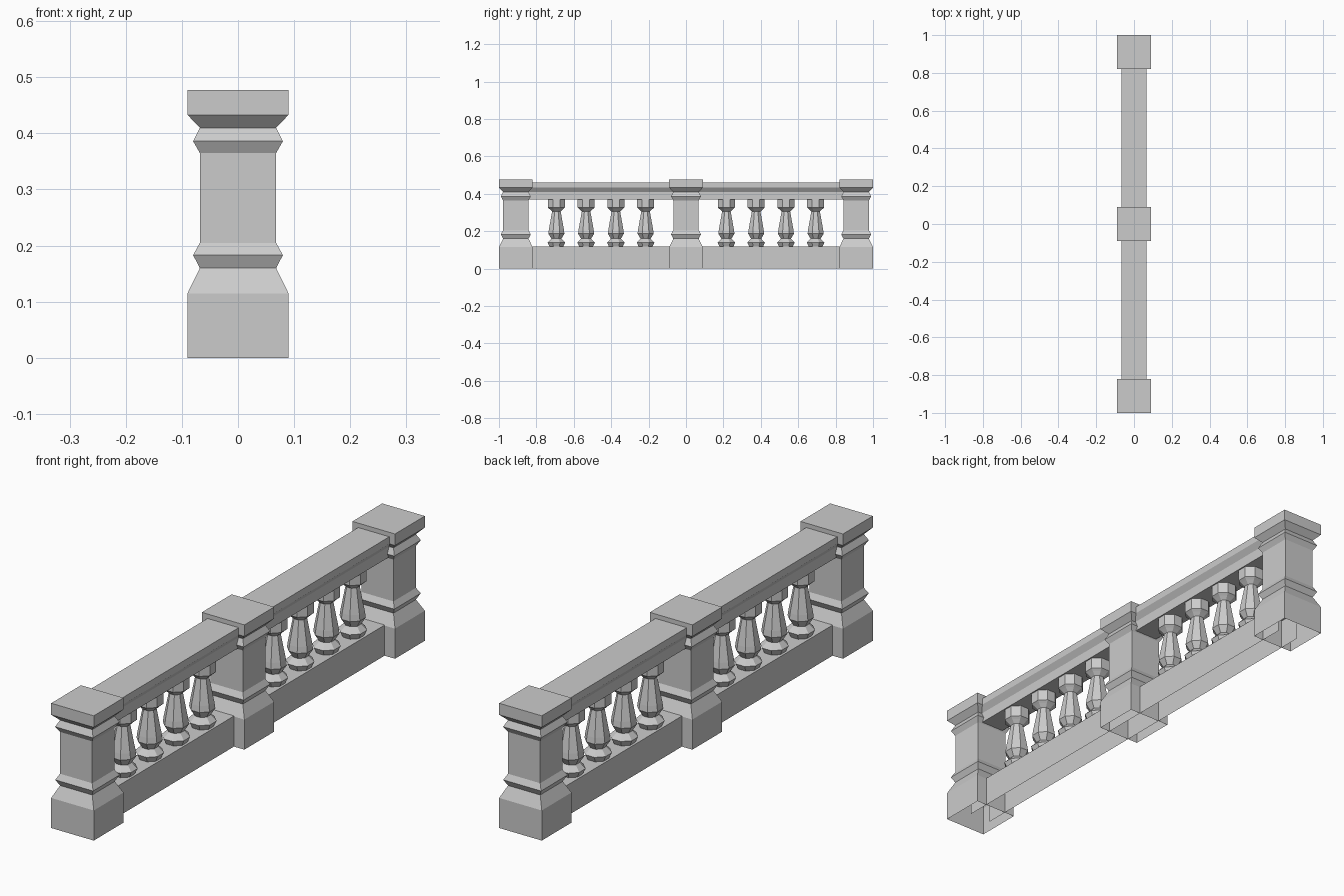
import bpy, bmesh, math

cube = bpy.data.objects.get("Cube")
if cube:
    bpy.data.objects.remove(cube, do_unlink=True)

stone = bpy.data.materials.new("grey_stone")
stone.use_nodes = True
GREY = (0.6, 0.6, 0.6, 1)
stone.diffuse_color = GREY
stone.node_tree.nodes["Principled BSDF"].inputs["Base Color"].default_value = GREY


def finish(name, bm):
    bmesh.ops.recalc_face_normals(bm, faces=bm.faces)
    mesh = bpy.data.meshes.new(name)
    bm.to_mesh(mesh)
    bm.free()
    mesh.materials.append(stone)
    obj = bpy.data.objects.new(name, mesh)
    bpy.context.collection.objects.link(obj)
    return obj


def turned(name, profile, sides, y, cap_top):
    """Stack rings of (half width, height), flat sides facing x and y."""
    bm = bmesh.new()
    rings = []
    for half, z in profile:
        r = half / math.cos(math.pi / sides)
        ring = []
        for i in range(sides):
            a = (2 * i + 1) * math.pi / sides
            ring.append(bm.verts.new((r * math.cos(a), y + r * math.sin(a), z)))
        rings.append(ring)
    for low, high in zip(rings, rings[1:]):
        for i in range(sides):
            j = (i + 1) % sides
            bm.faces.new((low[i], low[j], high[j], high[i]))
    if cap_top:
        bm.faces.new(rings[-1])
    return finish(name, bm)


def bar(name, half_profile, y0, y1, closed):
    """Run a mirrored (half width, height) section along y."""
    section = half_profile + [(-x, z) for x, z in reversed(half_profile)]
    bm = bmesh.new()
    a = [bm.verts.new((x, y0, z)) for x, z in section]
    b = [bm.verts.new((x, y1, z)) for x, z in section]
    for i in range(len(section) - (0 if closed else 1)):
        j = (i + 1) % len(section)
        bm.faces.new((a[i], a[j], b[j], b[i]))
    return finish(name, bm)


END = 0.91

# Square posts with moulded bands, hollow underneath
POST = [(0.09, 0), (0.09, 0.115), (0.068, 0.16), (0.08, 0.183), (0.068, 0.205),
        (0.068, 0.365), (0.08, 0.386), (0.068, 0.41), (0.09, 0.433), (0.09, 0.477)]
for label, y in (("front", -END), ("middle", 0), ("back", END)):
    turned(label + "_post", POST, 4, y, True)

# Low wall under the balusters, hollow underneath
bar("base_wall", [(0.046, 0), (0.046, 0.117)], -END, END, False)

# Handrail with a chamfered overhang
bar("handrail", [(0.05, 0.37), (0.05, 0.41), (0.066, 0.433), (0.066, 0.46)],
    -END, END, True)

# Turned balusters, four in each bay
BALUSTER = [(0.036, 0.115), (0.047, 0.139), (0.027, 0.16), (0.043, 0.187),
            (0.04, 0.21), (0.023, 0.305), (0.036, 0.318), (0.045, 0.326),
            (0.045, 0.371)]
for side, label in ((-1, "front"), (1, "back")):
    for i in range(4):
        turned(f"{label}_baluster_{i + 1}", BALUSTER, 8,
               side * (0.216 + 0.159 * i), False)
